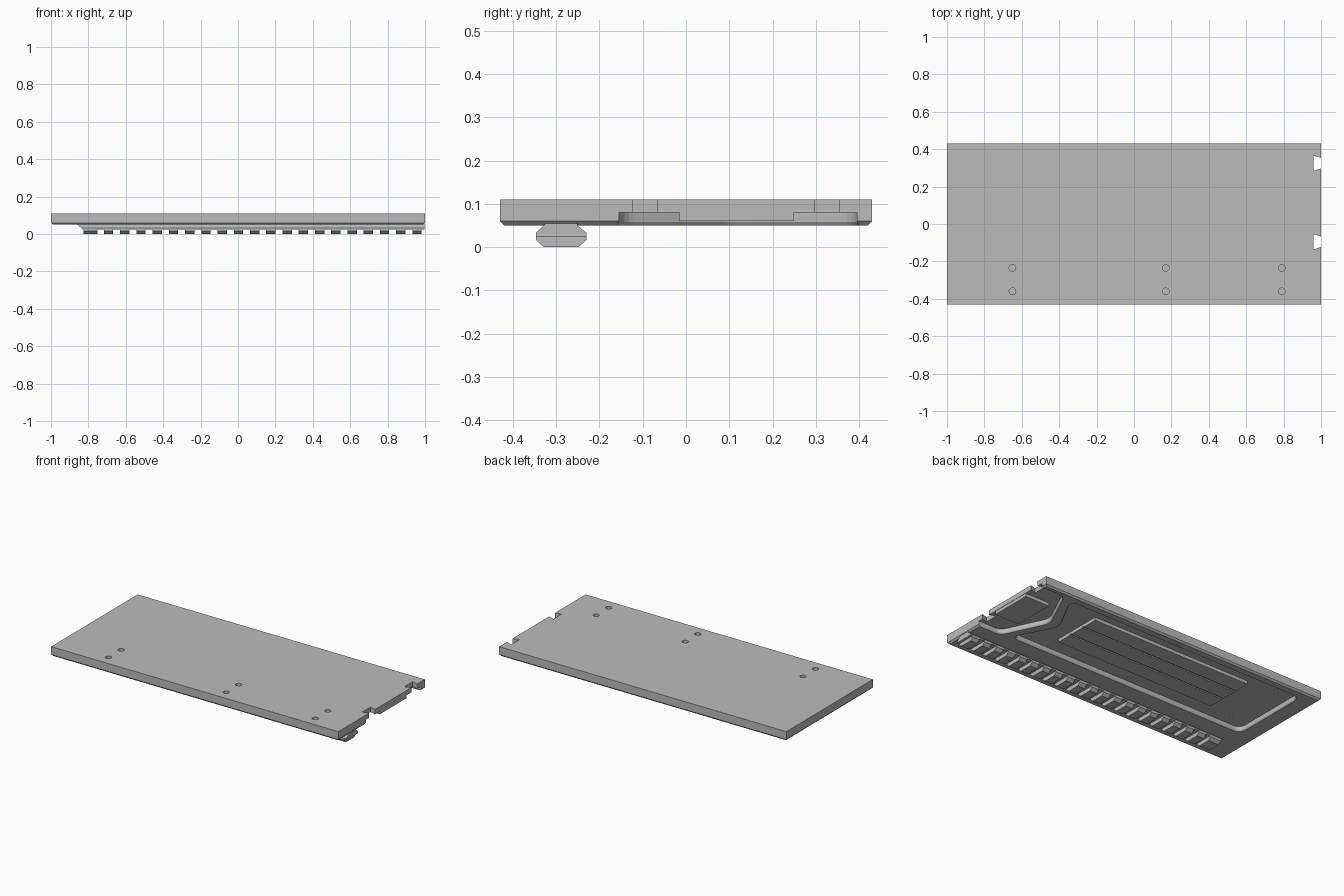
import bpy, bmesh, math
from mathutils import Vector

if "Cube" in bpy.data.objects:
    bpy.data.objects.remove(bpy.data.objects["Cube"], do_unlink=True)

# Single flat material
gray = bpy.data.materials.new("neutral_gray")
gray.use_nodes = True
gray.diffuse_color = (0.5, 0.5, 0.5, 1)
gray.node_tree.nodes["Principled BSDF"].inputs["Base Color"].default_value = (0.5, 0.5, 0.5, 1)


def loft(name, stacks):
    """Each stack is a list of matching point rings, skinned and capped."""
    bm = bmesh.new()
    for rings in stacks:
        rows = [[bm.verts.new(p) for p in ring] for ring in rings]
        n = len(rows[0])
        for a, b in zip(rows, rows[1:]):
            for i in range(n):
                j = (i + 1) % n
                bm.faces.new((a[i], a[j], b[j], b[i]))
        bm.faces.new(rows[0][::-1])
        bm.faces.new(rows[-1])
    bmesh.ops.recalc_face_normals(bm, faces=bm.faces[:])
    mesh = bpy.data.meshes.new(name)
    bm.to_mesh(mesh)
    bm.free()
    mesh.materials.append(gray)
    obj = bpy.data.objects.new(name, mesh)
    bpy.context.scene.collection.objects.link(obj)
    return obj


def grow(pts, d):
    """Offset a counter-clockwise outline outward by d."""
    out = []
    for i, p in enumerate(pts):
        p = Vector(p)
        e = (p - Vector(pts[i - 1])).normalized()
        f = (Vector(pts[(i + 1) % len(pts)]) - p).normalized()
        n = Vector((e.y, -e.x)) + Vector((f.y, -f.x))
        out.append(p + n * (2 * d / n.length_squared))
    return out


def rounded(pts, r, steps=5):
    """Round every corner of an outline with a short curve."""
    out = []
    for i, p in enumerate(pts):
        p = Vector(p)
        a = p + (Vector(pts[i - 1]) - p).normalized() * r
        b = p + (Vector(pts[(i + 1) % len(pts)]) - p).normalized() * r
        for k in range(steps + 1):
            t = k / steps
            out.append(a * (1 - t) ** 2 + p * 2 * t * (1 - t) + b * t * t)
    return out


def slab(pts, levels):
    return [[(x, y, z) for x, y in grow(pts, d)] for z, d in levels]


def rect(x0, x1, y0, y1):
    return [(x0, y0), (x1, y0), (x1, y1), (x0, y1)]


def circle(x, y, r, n=16):
    return [(x + r * math.cos(math.tau * i / n), y + r * math.sin(math.tau * i / n)) for i in range(n)]


def carve(obj, cutter):
    mod = obj.modifiers.new("carve", "BOOLEAN")
    mod.operation, mod.solver, mod.object = "DIFFERENCE", "EXACT", cutter
    bpy.context.view_layer.objects.active = obj
    bpy.ops.object.modifier_apply(modifier=mod.name)
    bpy.data.objects.remove(cutter, do_unlink=True)


# Main board with a chamfered lower rim
BOTTOM, CEILING, TOP = 0.05, 0.08, 0.11
board = loft("board", [slab(rect(-1, 1, -0.43, 0.43), [(BOTTOM, -0.01), (0.06, 0), (TOP, 0)])])

# Underside pockets: a long one, and a pointed one open at the end
long_pocket = rounded([(-0.885, -0.135), (0.775, -0.135), (0.64, 0.12), (0.775, 0.375), (-0.885, 0.375)], 0.05)
end_pocket = rounded([(1.2, -0.155), (0.845, -0.155), (0.715, 0.12), (0.845, 0.395), (1.2, 0.395)][::-1], 0.04)
flare = [(0.04, 0.005), (BOTTOM, 0.005), (0.058, 0), (CEILING, 0)]
carve(board, loft("pocket_cutter", [slab(long_pocket, flare), slab(end_pocket, flare)]))

# Dovetail notches in the end
notches = []
for y in (-0.095, 0.325):
    outline = [(0.96, y - 0.041), (1.0, y - 0.028), (1.05, y - 0.028),
               (1.05, y + 0.028), (1.0, y + 0.028), (0.96, y + 0.041)]
    notches.append(slab(outline, [(0, 0), (0.2, 0)]))
carve(board, loft("notch_cutter", notches))

# Blind holes on top, and small pilot holes in the pocket ceilings
holes = [slab(circle(x, y, 0.018), [(0.09, 0), (0.13, 0)])
         for x in (-0.65, 0.17, 0.79) for y in (-0.235, -0.36)]
holes += [slab(circle(x, y, 0.009, 10), [(0.07, 0), (0.095, 0)])
          for x, y in [(-0.05, 0.345), (-0.05, -0.115), (-0.77, -0.075), (-0.77, 0.315), (0.735, 0.12)]]
carve(board, loft("hole_cutter", holes))

# Raised pads inside the pockets; the long one has two grooves
pad_levels = [(0.06, 0), (CEILING + 0.005, 0)]
end_pad = loft("end_pad", [slab(rect(0.83, 0.998, -0.015, 0.25), pad_levels)])
carve(end_pad, loft("pad_notch_cutter", [slab(rect(0.96, 1.05, 0.297, 0.352), [(0, 0), (0.2, 0)])]))
long_pad = loft("long_pad", [slab(rect(-0.58, 0.53, -0.025, 0.295), pad_levels)])
carve(long_pad, loft("groove_cutter", [slab(rect(-0.7, 0.7, y - 0.006, y + 0.006), [(0.04, 0), (0.067, 0)])
                                       for y in (0.08, 0.19)]))

# Rail bar under the front, with a slanted end
bar = [(-0.325, 0.055), (-0.328, 0.05), (-0.347, 0.033), (-0.347, 0.024),
       (-0.23, 0.024), (-0.23, 0.033), (-0.25, 0.05), (-0.252, 0.055)]
loft("rail_bar", [[[(-0.86 + (0.05 - z) * 1.2, y, z) for y, z in bar],
                   [(0.998, y, z) for y, z in bar]]])

# Row of teeth below the bar
tooth = [(-0.347, 0.026), (-0.347, 0.017), (-0.328, 0), (-0.248, 0), (-0.23, 0.017), (-0.23, 0.026)]
spans = [(-0.825, -0.75)] + [(-0.717 + 0.0868 * i, -0.667 + 0.0868 * i) for i in range(20)]
loft("rail_teeth", [[[(x, y, z) for y, z in tooth] for x in span] for span in spans])
